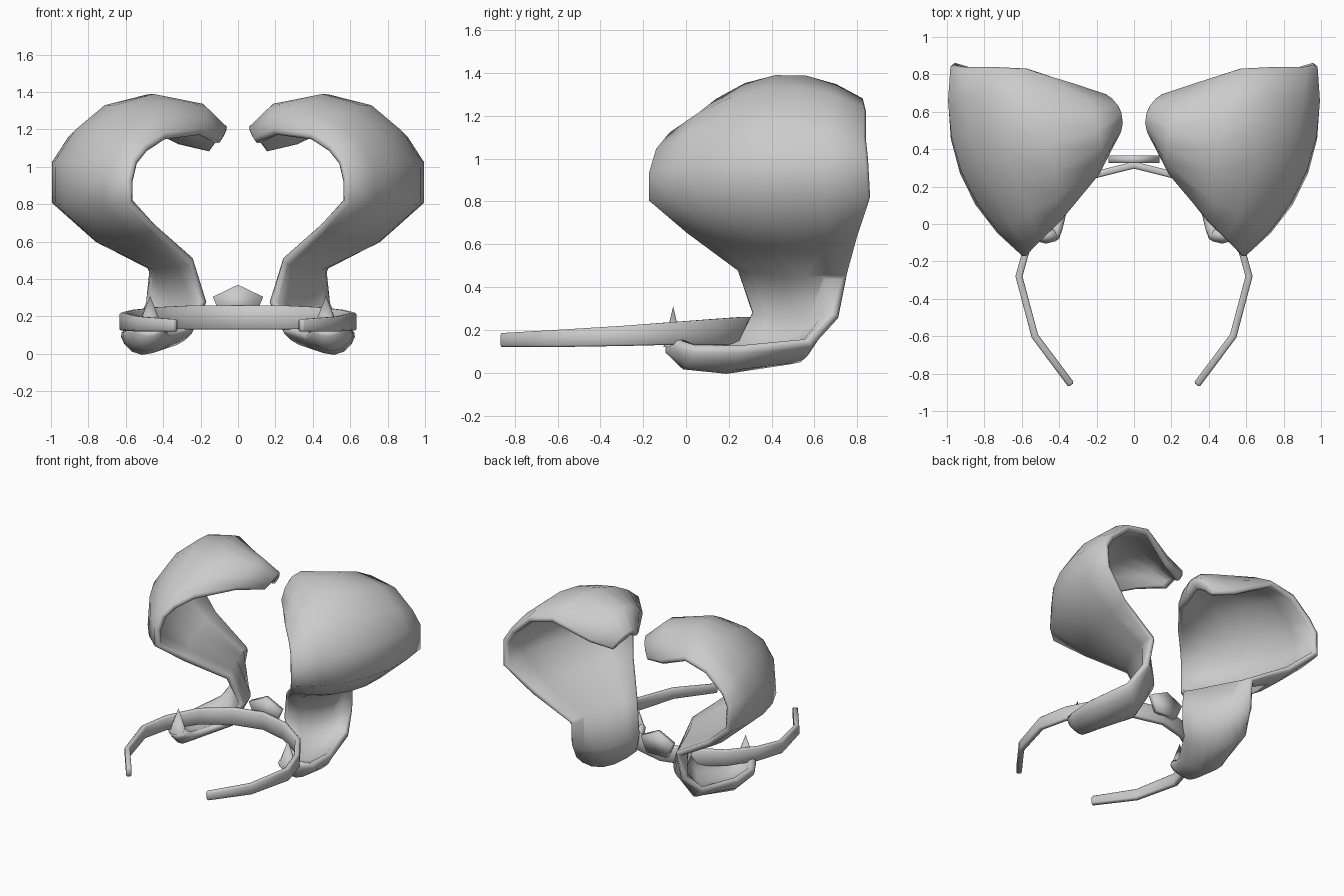
import bpy, bmesh, math
from mathutils import Vector

if "Cube" in bpy.data.objects:
    bpy.data.objects.remove(bpy.data.objects["Cube"])


def finish(obj, bevel=0, mirror=True, thickness=0, offset=0, group="", angle=100):
    """Thicken, soften the rim, mirror, and shade."""
    if mirror:
        m = obj.modifiers.new("mirror", 'MIRROR')
        m.use_clip = True
    if thickness:
        s = obj.modifiers.new("thickness", 'SOLIDIFY')
        s.thickness, s.offset, s.vertex_group = thickness, offset, group
    if bevel:
        b = obj.modifiers.new("rim", 'BEVEL')
        b.width, b.segments = bevel, 1
        b.limit_method, b.angle_limit = 'ANGLE', math.radians(65)
    bpy.ops.object.select_all(action='DESELECT')
    obj.select_set(True)
    bpy.context.view_layer.objects.active = obj
    bpy.ops.object.convert(target='MESH')
    bpy.ops.object.shade_smooth_by_angle(angle=math.radians(angle))


def make_object(name, bm, recalc=True):
    if recalc:
        bmesh.ops.recalc_face_normals(bm, faces=bm.faces)
    mesh = bpy.data.meshes.new(name)
    bm.to_mesh(mesh)
    bm.free()
    obj = bpy.data.objects.new(name, mesh)
    bpy.context.collection.objects.link(obj)
    return obj


def loft(name, rows):
    bm = bmesh.new()
    grid = [[bm.verts.new(p) for p in row] for row in rows]
    for a, b in zip(grid, grid[1:]):
        for i in range(len(a) - 1):
            bm.faces.new((a[i], a[i + 1], b[i + 1], b[i]))
    return make_object(name, bm, recalc=False)


def arc(front, mid, back, n):
    """Curved cross-section through three points."""
    f, m, b = Vector(front), Vector(mid), Vector(back)
    row = []
    for i in range(n + 1):
        t = i / n
        row.append(f * (2 * (t - .5) * (t - 1)) + m * (4 * t * (1 - t)) + b * (2 * t * (t - .5)))
    return row


# Curled shells: front edge, middle and back edge, from upper tip to lower claw
N = 6
stations = [
    ((.10, .47, 1.13), (.075, .59, 1.19), (.15, .68, 1.09)),
    ((.20, .26, 1.18), (.20, .50, 1.31), (.31, .74, 1.13)),
    ((.39, .02, 1.16), (.45, .42, 1.36), (.57, .83, 1.26)),
    ((.49, -.08, 1.10), (.66, .38, 1.30), (.76, .84, 1.22)),
    ((.55, -.14, 1.03), (.80, .33, 1.18), (.91, .84, 1.09)),
    ((.575, -.17, .93), (.90, .30, 1.02), (.965, .85, 1.00)),
    ((.575, -.17, .81), (.905, .28, .81), (.96, .86, .82)),
    ((.45, .00, .67), (.68, .38, .61), (.76, .80, .64)),
    ((.25, .24, .49), (.40, .48, .47), (.46, .75, .46)),
    ((.19, .31, .28), (.33, .53, .25), (.49, .70, .27)),
    ((.26, .24, .14), (.40, .46, .085), (.54, .57, .15)),
    ((.37, .06, .11), (.51, .19, .05), (.61, .25, .125)),
    ((.39, -.02, .12), (.50, .01, .065), (.60, .05, .125)),
    ((.41, -.065, .16), (.47, -.065, .14), (.55, -.045, .155)),
]
shells = loft("curled_shells", [arc(*s, N) for s in stations])
# thick in the middle, thin at the edges
group = shells.vertex_groups.new(name="depth")
for v in shells.data.vertices:
    t = (v.index % (N + 1)) / N
    group.add([v.index], .55 + .45 * math.sin(math.pi * t), 'REPLACE')
finish(shells, bevel=.014, thickness=.085, offset=.3, group="depth")

# Small spikes on the claw ends
bm = bmesh.new()
bmesh.ops.create_cone(bm, cap_ends=True, segments=8, radius1=.075, radius2=0, depth=.19)
bmesh.ops.scale(bm, vec=(1, .6, 1), verts=bm.verts)
bmesh.ops.translate(bm, vec=(.47, -.06, .215), verts=bm.verts)
finish(make_object("claw_spikes", bm))

# Open headband, tapering towards its front ends
path = [(0, .315, .13, .26), (.22, .26, .13, .26), (.43, .12, .13, .25),
        (.56, -.08, .13, .235), (.615, -.28, .125, .22),
        (.53, -.60, .12, .20), (.335, -.86, .12, .185)]
band = loft("headband", [[(x, y, lo), (x, y, hi)] for x, y, lo, hi in path])
finish(band, bevel=.008, thickness=.038)

# Five-sided plate at the back of the headband
bm = bmesh.new()
outline = [(-.135, .305), (0, .37), (.135, .305), (.085, .19), (-.085, .19)]
face = bm.faces.new([bm.verts.new((x, .325, z)) for x, z in outline])
ext = bmesh.ops.extrude_face_region(bm, geom=[face])
bmesh.ops.translate(bm, vec=(0, .04, 0),
                    verts=[v for v in ext["geom"] if isinstance(v, bmesh.types.BMVert)])
finish(make_object("back_plate", bm), mirror=False)
